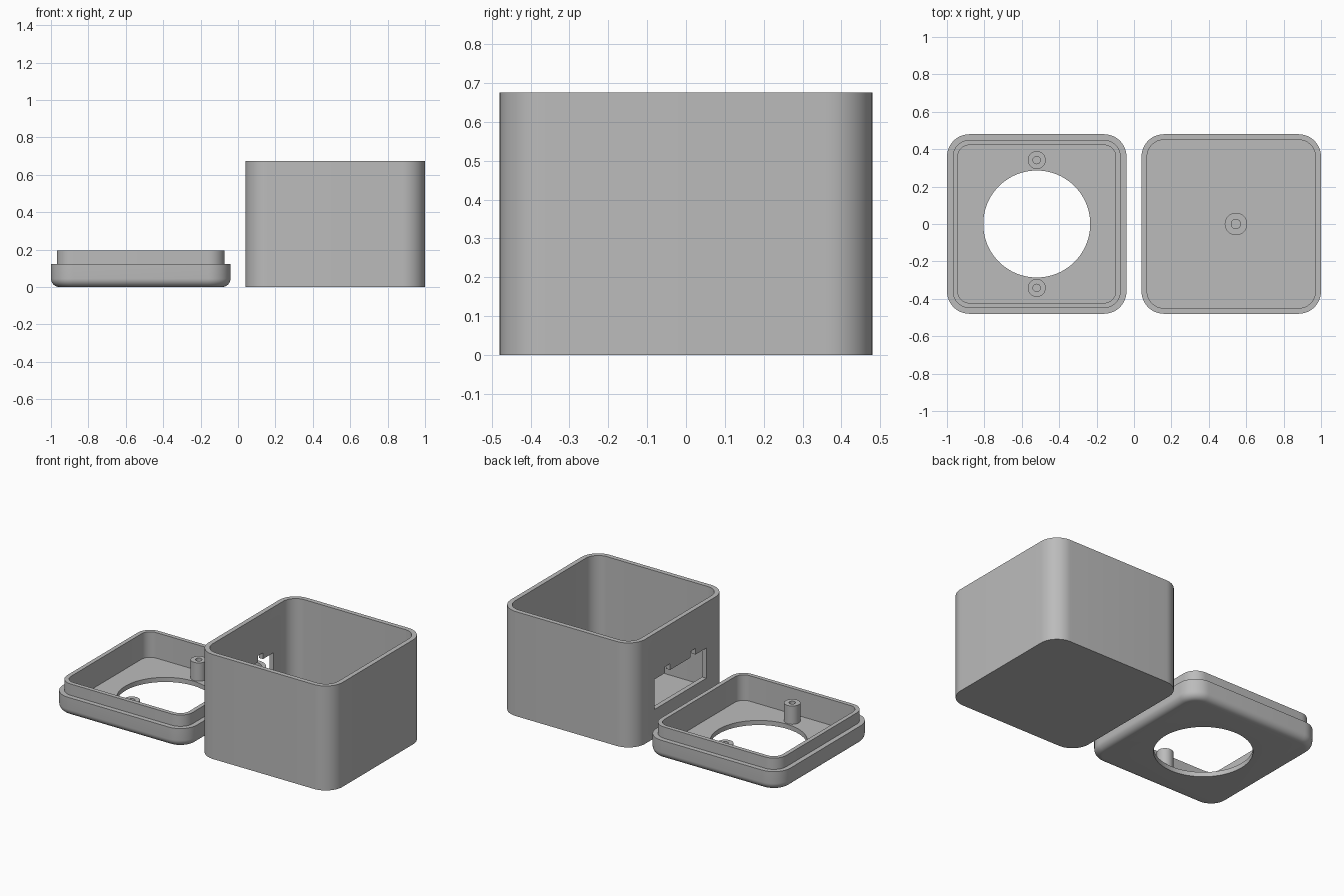
import bpy, bmesh
from math import sin, cos, pi, radians

cube = bpy.data.objects.get("Cube")
if cube:
    bpy.data.objects.remove(cube, do_unlink=True)

plastic = bpy.data.materials.new("grey plastic")
plastic.use_nodes = True
GREY = (0.5, 0.5, 0.5, 1)
plastic.diffuse_color = GREY
plastic.node_tree.nodes["Principled BSDF"].inputs["Base Color"].default_value = GREY

HALF, CORNER, WALL, FLOOR = 0.48, 0.12, 0.03, 0.03


def finish(name, bm):
    bmesh.ops.recalc_face_normals(bm, faces=bm.faces)
    mesh = bpy.data.meshes.new(name)
    bm.to_mesh(mesh)
    bm.free()
    mesh.materials.append(plastic)
    obj = bpy.data.objects.new(name, mesh)
    bpy.context.collection.objects.link(obj)
    return obj


def rounded_stack(name, x, y, half, corner, profile, segs=12):
    """Closed solid through rounded-square rings given as (inset, z)."""
    bm = bmesh.new()
    rings = []
    for inset, z in profile:
        ring = []
        for q in range(4):
            mid = q * pi / 2 + pi / 4
            sx = 1 if cos(mid) > 0 else -1
            sy = 1 if sin(mid) > 0 else -1
            for i in range(segs + (half > corner)):
                a = q * pi / 2 + i / segs * pi / 2
                r = corner - inset
                ring.append(bm.verts.new((x + sx * (half - corner) + r * cos(a),
                                          y + sy * (half - corner) + r * sin(a), z)))
        rings.append(ring)
    for a, b in zip(rings, rings[1:]):
        for i in range(len(a)):
            j = (i + 1) % len(a)
            bm.faces.new((a[i], a[j], b[j], b[i]))
    bm.faces.new(rings[0])
    bm.faces.new(rings[-1])
    return finish(name, bm)


def block(name, low, high):
    bm = bmesh.new()
    bmesh.ops.create_cube(bm, size=1)
    for v in bm.verts:
        v.co = [(a + b) / 2 + c * (b - a) for a, b, c in zip(low, high, v.co)]
    return finish(name, bm)


def cut(obj, cutter):
    bpy.context.view_layer.objects.active = obj
    mod = obj.modifiers.new("cut", "BOOLEAN")
    mod.operation, mod.solver, mod.object = "DIFFERENCE", "EXACT", cutter
    bpy.ops.object.modifier_apply(modifier=mod.name)
    bpy.data.objects.remove(cutter, do_unlink=True)


def post(name, x, y, radius, bore, top):
    wall = radius - bore
    return rounded_stack(name, x, y, radius, radius,
                         [(0, FLOOR - 0.005), (0, top), (wall, top), (wall, FLOOR + 0.002)], 8)


# Open box with a connector window in the side facing the lid
box = rounded_stack("box", 0.52, 0, HALF, CORNER,
                    [(0, 0), (0, 0.675), (WALL, 0.675), (WALL, FLOOR)])
cut(box, block("window_cutter", (0, -0.265, 0.185), (0.1, 0.265, 0.38)))
for side in (-1, 1):
    cut(box, block("notch_cutter", (0, side * 0.13 - 0.025, 0.3),
                   (0.1, side * 0.13 + 0.025, 0.42)))
box_post = post("box_post", 0.545, 0, 0.06, 0.025, 0.14)

# Lid with rounded lower edge, stepped lip and round opening
FILLET = 0.045
edge = [(FILLET * (1 - sin(t)), FILLET * (1 - cos(t)))
        for t in (i * pi / 16 for i in range(9))]
lid = rounded_stack("lid", -0.52, 0, HALF, CORNER,
                    edge + [(0, 0.122), (0.031, 0.122), (0.031, 0.195),
                            (0.058, 0.195), (0.058, FLOOR)])
cut(lid, rounded_stack("opening_cutter", -0.52, 0, 0.286, 0.286,
                       [(0, -0.1), (0, 0.1)], 20))

# Screw posts in the lid
posts = [post(n, -0.52, y, 0.048, 0.02, 0.148)
         for n, y in (("front_lid_post", -0.342), ("back_lid_post", 0.342))]

for obj in [box, box_post, lid] + posts:
    bpy.ops.object.select_all(action="DESELECT")
    obj.select_set(True)
    bpy.context.view_layer.objects.active = obj
    bpy.ops.object.shade_smooth_by_angle(angle=radians(30))
